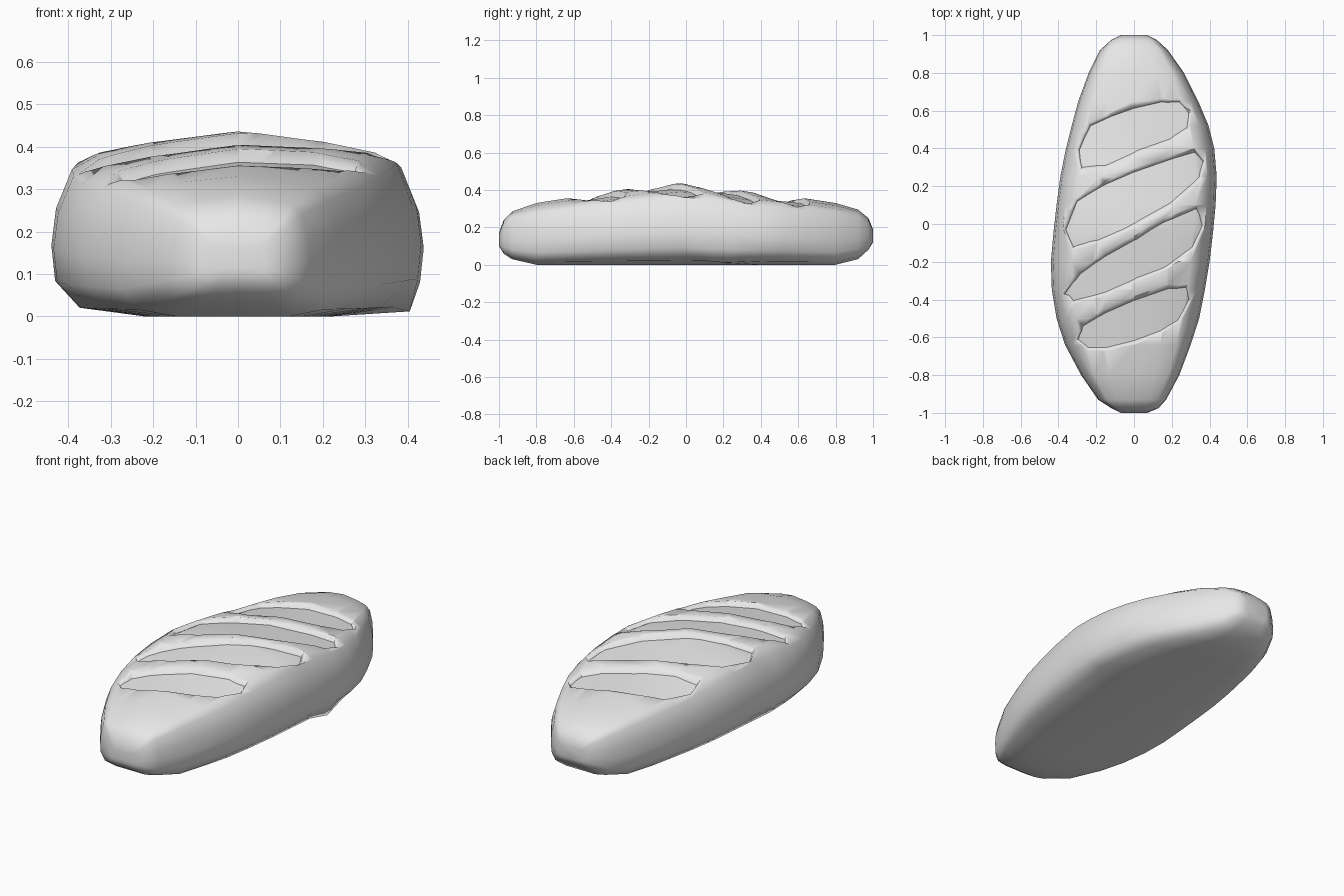
import bpy
import bmesh
from mathutils import Matrix, Vector
from mathutils.bvhtree import BVHTree

old = bpy.data.objects.get("Cube")
if old:
    bpy.data.objects.remove(old, do_unlink=True)

SCORE_DEPTH = 0.028
WALL_SLOPE = 0.7

# Loaf stations along its length: y, left edge, right edge, bottom, top
STATIONS = [
    (-1, -.07, .07, .1, .17), (-.975, -.12, .13, .06, .24),
    (-.93, -.19, .17, .03, .285), (-.8, -.28, .24, 0, .33),
    (-.64, -.365, .3, 0, .355), (-.5, -.41, .345, 0, .377),
    (-.35, -.435, .375, 0, .4), (-.2, -.44, .4, 0, .418),
    (-.03, -.425, .42, 0, .436), (.1, -.41, .432, 0, .424),
    (.25, -.39, .438, 0, .403), (.4, -.36, .425, 0, .38),
    (.52, -.33, .395, 0, .367), (.65, -.295, .34, 0, .353),
    (.8, -.24, .265, 0, .33), (.92, -.18, .18, .03, .295),
    (.975, -.12, .12, .08, .25), (1, -.07, .07, .12, .19),
]

# Half cross-section from crown to base: width fraction, height fraction
HALF = [(0, 1), (.47, .96), (.75, .91), (.89, .83), (.975, .61),
        (1, .4), (.98, .2), (.85, .05), (.5, 0), (0, 0)]

# Floor outlines of the four diagonal scores, clockwise from above
SCORES = [
    [(-.29, .39), (-.23, .52), (-.12, .57), (.14, .645), (.24, .645), (.29, .59),
     (.28, .51), (.19, .45), (.02, .39), (-.15, .31), (-.275, .3)],
    [(-.36, -.03), (-.3, .12), (-.15, .21), (0, .275), (.32, .38), (.365, .33),
     (.345, .25), (.19, .11), (.02, .015), (-.19, -.085), (-.32, -.12)],
    [(-.365, -.37), (-.285, -.265), (-.15, -.17), (.015, -.08), (.16, .01), (.33, .08),
     (.36, -.01), (.31, -.12), (.16, -.23), (.015, -.285), (-.15, -.36), (-.32, -.405)],
    [(-.295, -.61), (-.27, -.54), (-.15, -.47), (.015, -.4), (.19, -.34), (.275, -.335),
     (.29, -.4), (.23, -.51), (.14, -.565), (-.15, -.655), (-.24, -.655)],
]


def new_object(name, bm):
    mesh = bpy.data.meshes.new(name)
    bmesh.ops.recalc_face_normals(bm, faces=bm.faces)
    bm.to_mesh(mesh)
    obj = bpy.data.objects.new(name, mesh)
    bpy.context.collection.objects.link(obj)
    return obj


def bridge_rings(bm, rings):
    """Skin a row of equal vertex rings and cap both ends."""
    for a, b in zip(rings, rings[1:]):
        for i in range(len(a)):
            j = (i + 1) % len(a)
            bm.faces.new((a[i], a[j], b[j], b[i]))
    bm.faces.new(rings[0])
    bm.faces.new(rings[-1])


def subtract(target, cutter):
    mod = target.modifiers.new("cut", "BOOLEAN")
    mod.operation = "DIFFERENCE"
    mod.solver = "EXACT"
    mod.object = cutter
    bpy.context.view_layer.objects.active = target
    bpy.ops.object.modifier_apply(modifier=mod.name)


# Loaf body
bm = bmesh.new()
rings = []
for y, left, right, low, high in STATIONS:
    section = [(w * right, h) for w, h in HALF]
    section += [(w * left, h) for w, h in HALF[-2:0:-1]]
    rings.append([bm.verts.new((x, y, low + h * (high - low))) for x, h in section])
# Slightly pulled corner on the lower edge
rings[10][7].co = (.405, .2, .012)
bridge_rings(bm, rings)
loaf = new_object("bread_loaf", bm)
surface = BVHTree.FromBMesh(bm)
bm.free()

# Lowered copy of the loaf that shapes the score floors
core = bpy.data.objects.new("score_floor_helper", loaf.data.copy())
core.data.transform(Matrix.Translation((0, 0, -SCORE_DEPTH)))
core.hide_render = True
bpy.context.collection.objects.link(core)

# Diagonal scores with sloping walls
for outline in SCORES:
    bm = bmesh.new()
    points = [Vector(p) for p in outline]
    rings = []
    for rise in (-.03, .12):
        ring = []
        for i, p in enumerate(points):
            along = points[(i + 1) % len(points)] - points[i - 1]
            edge = p + Vector((-along.y, along.x)).normalized() * rise * WALL_SLOPE
            top = surface.ray_cast(Vector((p.x, p.y, 1)), Vector((0, 0, -1)))[0]
            ring.append(bm.verts.new((edge.x, edge.y, top.z - SCORE_DEPTH + rise)))
        rings.append(ring)
    bridge_rings(bm, rings)
    bmesh.ops.triangulate(bm, faces=bm.faces)
    cutter = new_object("score_cutter", bm)
    cutter.hide_render = True
    bm.free()
    subtract(cutter, core)
    subtract(loaf, cutter)
    bpy.data.objects.remove(cutter, do_unlink=True)
bpy.data.objects.remove(core, do_unlink=True)

# Soft skin and rounded rims, crisp crease around each score floor
bm = bmesh.new()
bm.from_mesh(loaf.data)
bmesh.ops.remove_doubles(bm, verts=bm.verts, dist=.0005)
for face in bm.faces:
    face.smooth = True
    face.material_index = 0
for edge in bm.edges:
    if len(edge.link_faces) == 2:
        crease = not edge.is_convex and edge.calc_face_angle(0) > .5
        edge.smooth = not crease
bm.to_mesh(loaf.data)
bm.free()
weighted = loaf.modifiers.new("weighted_normals", "WEIGHTED_NORMAL")
weighted.keep_sharp = True

# Plain crust colour
crust = bpy.data.materials.new("light_grey_crust")
crust.use_nodes = True
colour = (.8, .8, .8, 1)
crust.diffuse_color = colour
crust.node_tree.nodes["Principled BSDF"].inputs["Base Color"].default_value = colour
loaf.data.materials.clear()
loaf.data.materials.append(crust)
